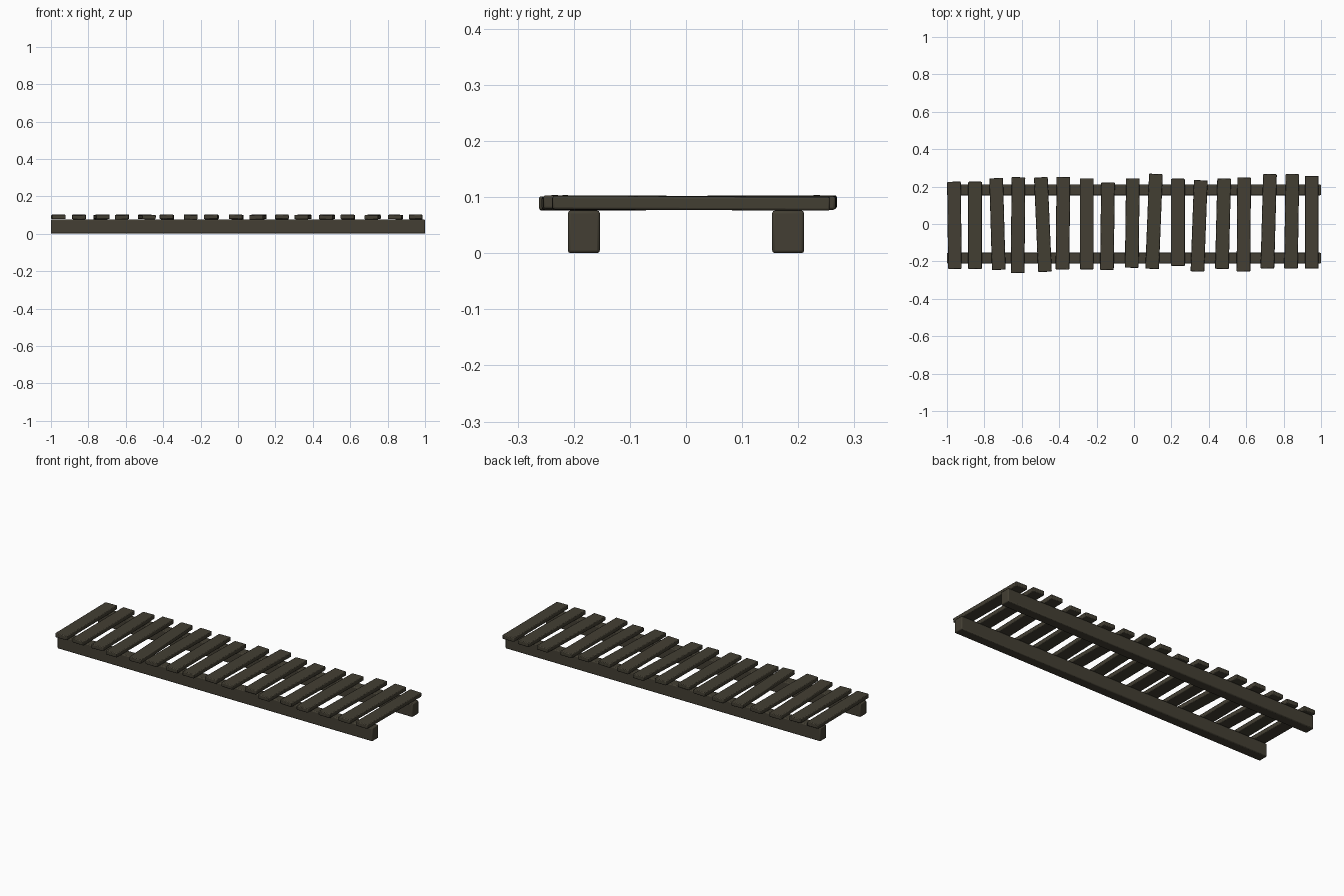
import bpy
import math

default = bpy.data.objects.get("Cube")
if default:
    bpy.data.objects.remove(default, do_unlink=True)

wood = bpy.data.materials.new("dark weathered wood")
wood.use_nodes = True
colour = (0.056, 0.049, 0.033, 1)
wood.diffuse_color = colour
bsdf = wood.node_tree.nodes["Principled BSDF"]
bsdf.inputs["Base Color"].default_value = colour
bsdf.inputs["Roughness"].default_value = 0.9


def timber(name, centre, size, bevel, rotation=(0, 0, 0)):
    """A box with softly rounded edges."""
    bpy.ops.mesh.primitive_cube_add(size=1, location=centre, rotation=rotation)
    obj = bpy.context.object
    obj.name = name
    obj.scale = size
    bpy.ops.object.transform_apply(location=False, rotation=False, scale=True)
    obj.data.materials.append(wood)
    mod = obj.modifiers.new("rounded edges", 'BEVEL')
    mod.width = bevel
    mod.segments = 2
    bpy.ops.object.shade_smooth_by_angle(angle=math.radians(40))
    return obj


# Two long beams underneath
for side, y in (("left", 0.182), ("right", -0.182)):
    name = "back_beam" if y > 0 else "front_beam"
    timber(name, (0, y, 0.038), (2, 0.057, 0.076), 0.005)

# Uneven planks: x, back end, front end, sideways lean from front to back
planks = [
    (-0.96, 0.226, -0.24, -0.005), (-0.85, 0.226, -0.24, 0),
    (-0.73, 0.245, -0.245, -0.014), (-0.62, 0.25, -0.262, 0.004),
    (-0.487, 0.25, -0.256, -0.022), (-0.38, 0.252, -0.244, 0.005),
    (-0.253, 0.243, -0.242, 0), (-0.142, 0.222, -0.246, 0.006),
    (-0.009, 0.243, -0.234, 0.006), (0.107, 0.268, -0.24, 0.02),
    (0.235, 0.242, -0.224, 0), (0.348, 0.234, -0.254, 0.018),
    (0.476, 0.243, -0.24, 0.012), (0.587, 0.248, -0.254, 0.004),
    (0.72, 0.267, -0.238, 0.014), (0.843, 0.267, -0.238, 0.008),
    (0.95, 0.257, -0.238, 0),
]
for i, (x, back, front, lean) in enumerate(planks):
    length = back - front
    tip = 0.006 * math.sin(i * 2.3)
    roll = 0.02 * math.sin(i * 1.7)
    timber(f"plank_{i + 1}", (x, (back + front) / 2, 0.0895),
           (0.073, length, 0.024), 0.004,
           (tip, roll, -math.atan2(lean, length)))
